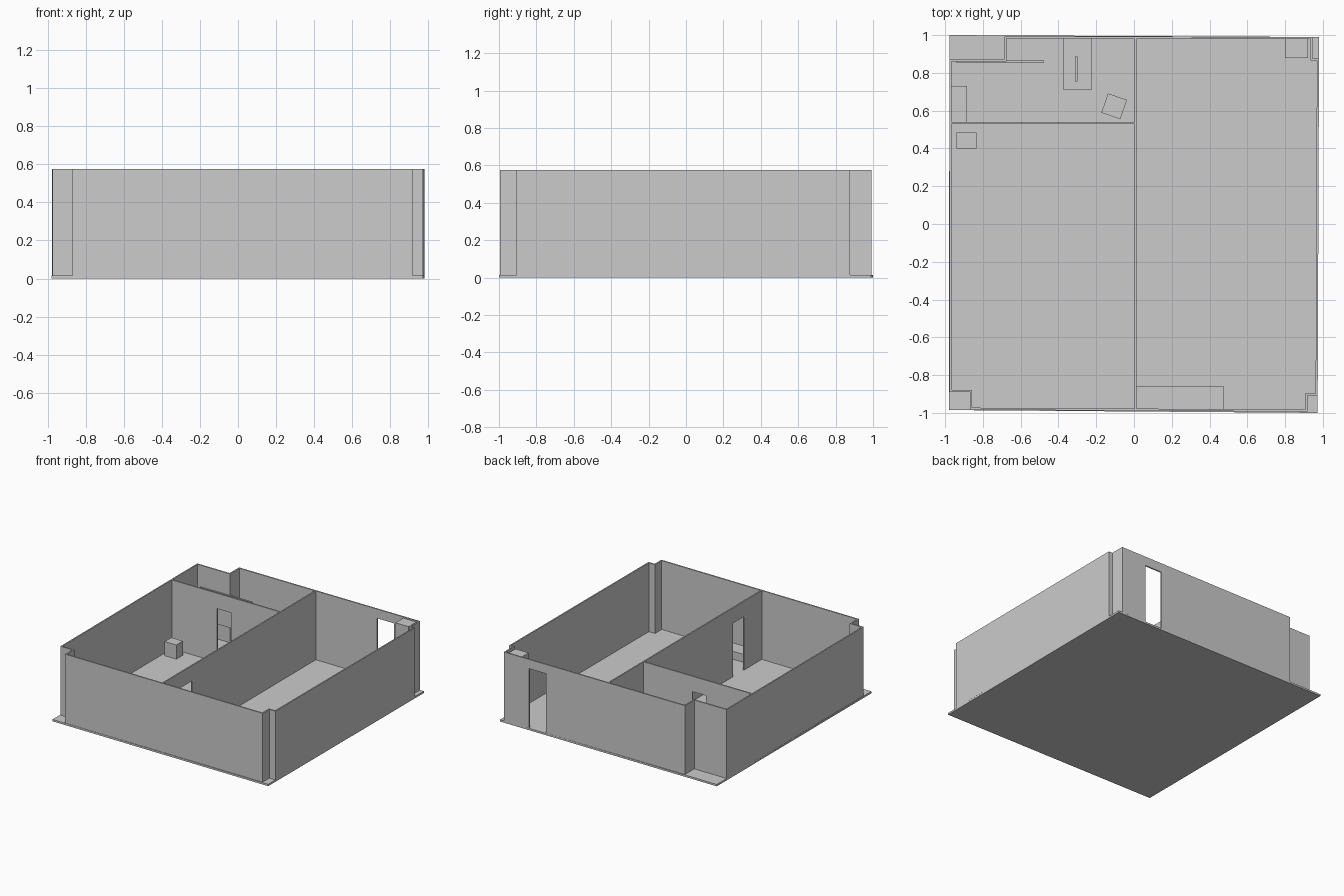
import bpy, bmesh
from math import radians
from mathutils import Vector, Matrix

if "Cube" in bpy.data.objects:
    bpy.data.objects.remove(bpy.data.objects["Cube"])

FLOOR, TOP, T = 0.015, 0.575, 0.011


def new_object(name, bm):
    bmesh.ops.recalc_face_normals(bm, faces=bm.faces)
    me = bpy.data.meshes.new(name)
    bm.to_mesh(me)
    bm.free()
    ob = bpy.data.objects.new(name, me)
    bpy.context.collection.objects.link(ob)
    return ob


def add_box(bm, matrix, x0, x1, y0, y1, z0, z1):
    m = (matrix @ Matrix.Translation(((x0 + x1) / 2, (y0 + y1) / 2, (z0 + z1) / 2))
         @ Matrix.Diagonal((x1 - x0, y1 - y0, z1 - z0, 1)))
    bmesh.ops.create_cube(bm, size=1, matrix=m)


def box(name, x0, x1, y0, y1, z0, z1):
    bm = bmesh.new()
    add_box(bm, Matrix.Identity(4), x0, x1, y0, y1, z0, z1)
    return new_object(name, bm)


def add_wall(bm, a, b, door=None):
    """Straight wall from a to b; door = (start, end, top), distances from a."""
    a, b = Vector((*a, 0)), Vector((*b, 0))
    d = b - a
    n = d.length
    m = Matrix.Translation(a) @ d.to_track_quat('X', 'Z').to_matrix().to_4x4()
    h = T / 2
    if door is None:
        add_box(bm, m, -h, n + h, -h, h, FLOOR, TOP)
    else:
        s, e, top = door
        add_box(bm, m, -h, s, -h, h, FLOOR, TOP)
        add_box(bm, m, e, n + h, -h, h, FLOOR, TOP)
        add_box(bm, m, s, e, -h, h, top, TOP)


# floor slab, slightly skewed
bm = bmesh.new()
corners = [(-0.98, -0.985), (0.972, -1.0), (0.98, 0.99), (-0.977, 1.0)]
base = bm.faces.new([bm.verts.new((x, y, 0)) for x, y in corners])
ext = bmesh.ops.extrude_face_region(bm, geom=[base], use_keep_orig=True)
for v in ext['geom']:
    if isinstance(v, bmesh.types.BMVert):
        v.co.z = FLOOR
new_object("floor_slab", bm)

# outer walls with notched corners, doorway in the back wall
outline = [(-0.68, 0.987), (0.94, 0.985), (0.94, 0.87), (0.974, 0.87),
           (0.967, -0.902), (0.912, -0.902), (0.912, -0.988), (-0.863, -0.978),
           (-0.863, -0.885), (-0.97, -0.885), (-0.972, 0.867), (-0.68, 0.867)]
bm = bmesh.new()
for i, p in enumerate(outline):
    add_wall(bm, p, outline[(i + 1) % len(outline)],
             (1.245, 1.40, 0.50) if i == 0 else None)
new_object("outer_walls", bm)

# inner partitions with doorways
bm = bmesh.new()
add_wall(bm, (0.008, -0.985), (0.008, 0.985), (0.235, 0.375, 0.45))
new_object("long_partition", bm)
bm = bmesh.new()
add_wall(bm, (-0.97, 0.535), (0.008, 0.535), (0.41, 0.535, 0.45))
new_object("cross_partition", bm)

# furniture blocks
box("tall_cabinet", 0.80, 0.92, 0.88, 0.985, FLOOR, 0.565)
box("low_bench", 0.014, 0.475, -0.985, -0.858, FLOOR, 0.08)
box("stool", -0.94, -0.835, 0.40, 0.485, FLOOR, 0.13)
box("side_cabinet", -0.968, -0.885, 0.54, 0.73, FLOOR, 0.20)
box("desk", -0.375, -0.222, 0.712, 0.985, FLOOR, 0.18)
box("desk_screen", -0.313, -0.299, 0.755, 0.888, 0.18, 0.28)
box("wall_screen", -0.94, -0.478, 0.853, 0.867, 0.14, 0.40)
chair = box("chair", -0.053, 0.053, -0.054, 0.054, FLOOR, 0.20)
chair.location = (-0.105, 0.623, 0)
chair.rotation_euler.z = radians(-19)
